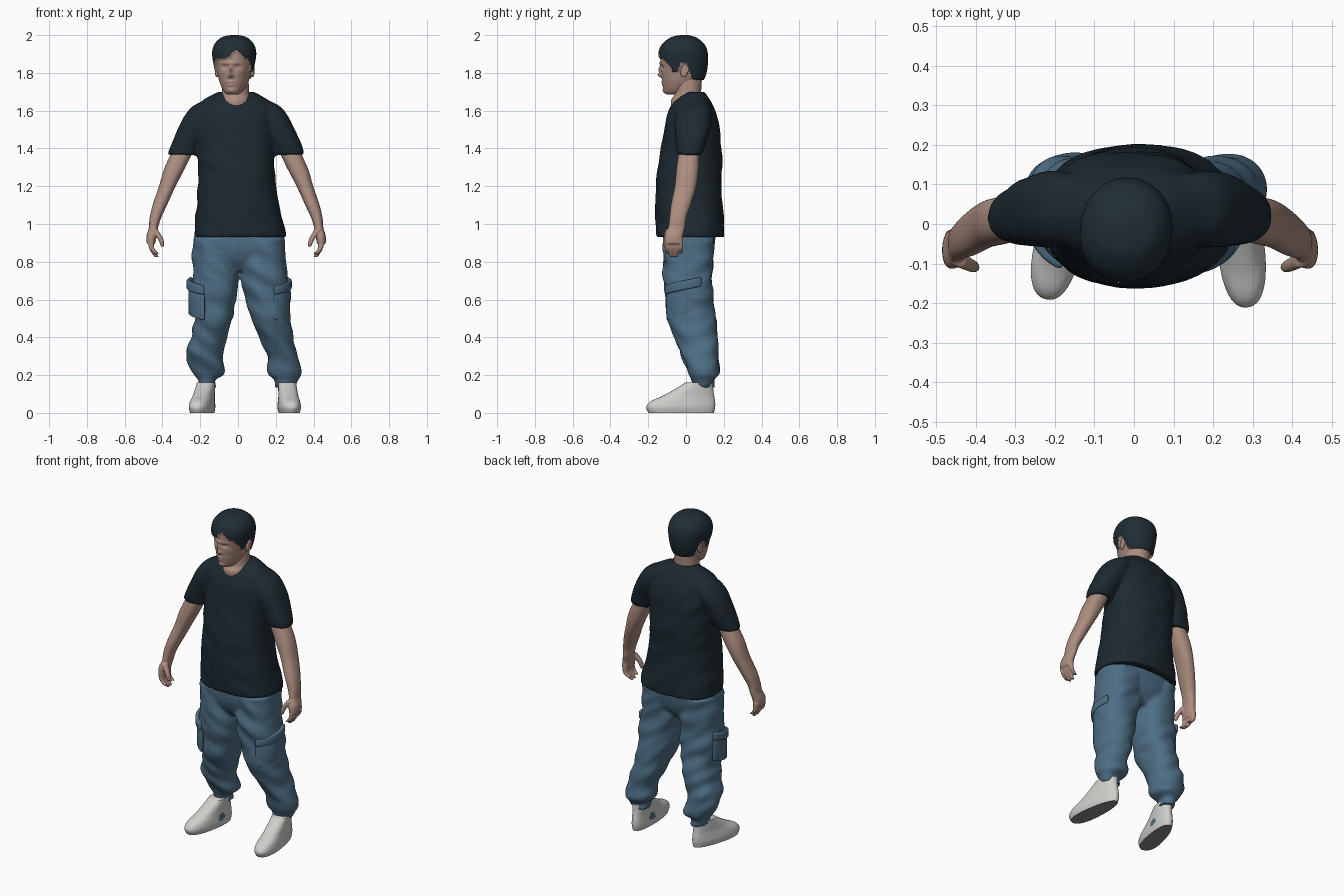
import bpy, bmesh, math
from mathutils import Vector, noise

cube = bpy.data.objects.get("Cube")
if cube:
    bpy.data.objects.remove(cube, do_unlink=True)


def material(name, color):
    m = bpy.data.materials.new(name)
    m.use_nodes = True
    m.diffuse_color = (*color, 1)
    bsdf = m.node_tree.nodes["Principled BSDF"]
    bsdf.inputs["Base Color"].default_value = (*color, 1)
    bsdf.inputs["Roughness"].default_value = 0.8
    return m


SKIN = material("skin", (.42, .27, .215))
HAIR = material("dark hair", (.014, .026, .035))
SHIRT = material("dark shirt", (.012, .022, .03))
DENIM = material("blue trousers", (.075, .155, .235))
WHITE = material("white shoe", (.62, .62, .6))
SOLE = material("grey sole", (.25, .25, .24))


def catmull(rings, steps):
    """Smoothly interpolated copies of the key rings."""
    out = []
    for i in range(len(rings) - 1):
        a, b, c, d = (rings[max(0, min(len(rings) - 1, i + k))] for k in (-1, 0, 1, 2))
        for s in range(steps):
            t = s / steps
            out.append([q + t / 2 * (r - p + t * (2*p - 5*q + 4*r - e + t * (3*(q - r) + e - p)))
                        for p, q, r, e in zip(a, b, c, d)])
    return out + [list(rings[-1])]


def loft(bm, rings, segs=40, steps=6, power=2.3, taper=0, fold=0):
    """Stack of rounded rings, each given as z, x min, x max, y min, y max."""
    rows = []
    for z, x0, x1, y0, y1 in catmull(sorted(rings), steps):
        row = []
        for k in range(segs):
            a = math.tau * k / segs
            c, s = math.cos(a), math.sin(a)
            u = math.copysign(abs(c) ** (2 / power), c)
            v = math.copysign(abs(s) ** (2 / power), s)
            p = Vector(((x0 + x1) / 2 + u * (x1 - x0) / 2 * (1 - taper * v),
                        (y0 + y1) / 2 + v * (y1 - y0) / 2, z))
            if fold:
                n = noise.noise(Vector((p.x * 7, p.y * 7, z * 14 + p.x * 9)))
                p += Vector((c, s, 0)) * fold * n
            row.append(bm.verts.new(p))
        rows.append(row)
    for lo, hi in zip(rows, rows[1:]):
        for k in range(segs):
            j = (k + 1) % segs
            bm.faces.new((lo[k], lo[j], hi[j], hi[k]))
    bm.faces.new(rows[0][::-1])
    bm.faces.new(rows[-1])


def finish(bm, name, mats, voxel=0, smooth=3, angle=50):
    """Turn a bmesh into an object, optionally fused into one skin."""
    bmesh.ops.recalc_face_normals(bm, faces=bm.faces)
    for f in bm.faces:
        f.smooth = True
    me = bpy.data.meshes.new(name)
    bm.to_mesh(me)
    bm.free()
    for m in mats:
        me.materials.append(m)
    ob = bpy.data.objects.new(name, me)
    bpy.context.collection.objects.link(ob)
    if voxel:
        r = ob.modifiers.new("fuse", "REMESH")
        r.mode, r.voxel_size, r.use_smooth_shade = "VOXEL", voxel, True
        s = ob.modifiers.new("soften", "SMOOTH")
        s.factor, s.iterations = .5, smooth
    else:
        me.set_sharp_from_angle(angle=math.radians(angle))
    return ob


def sided(rings, s, shift=-.01):
    """Move rings written for the left to side s."""
    return [(z, *sorted((s * a + shift, s * b + shift)), c, d) for z, a, b, c, d in rings]


# Trousers: hips and two legs fused together
bm = bmesh.new()
loft(bm, [(.98, -.225, .235, -.12, .16), (.88, -.235, .25, -.12, .15),
          (.81, -.21, .22, -.1, .13), (.75, -.13, .15, -.06, .09)])
depth = [(.92, -.12, .15), (.8, -.12, .145), (.7, -.115, .135), (.6, -.105, .145),
         (.5, -.095, .155), (.4, -.06, .165), (.3, -.02, .17), (.21, .015, .175),
         (.175, .03, .15), (.135, .04, .145)]
left = [(0, .245), (0, .26), (.015, .272), (.035, .275), (.065, .275), (.105, .29),
        (.145, .315), (.155, .325), (.19, .315), (.195, .31)]
right = [(-.24, 0), (-.24, 0), (-.245, 0), (-.24, -.012), (-.235, -.03), (-.255, -.06),
         (-.268, -.075), (-.238, -.07), (-.21, -.11), (-.205, -.11)]
for xs in (left, right):
    loft(bm, [(z, *x, a, b) for (z, a, b), x in zip(depth, xs)], fold=.018)
finish(bm, "trousers", [DENIM], voxel=.009)


# Cargo pockets and flaps wrapped round the outer thighs
def wrap(name, s, z_front, z_back, height, thick, out):
    bm = bmesh.new()
    cols = []
    for k in range(15):
        t = k / 14
        a = math.radians(-68 + 98 * t)
        z = z_front + (z_back - z_front) * t
        col = []
        for h in (0, .5, 1):
            x = .135 + (.135 + out) * math.cos(a) ** .9 if math.cos(a) > 0 else .135
            col.append(bm.verts.new((s * x + (.012 if s < 0 else 0),
                                     .015 + (.125 + out) * math.sin(a), z - h * height)))
        cols.append(col)
    for a, b in zip(cols, cols[1:]):
        for i in (0, 1):
            bm.faces.new((a[i], b[i], b[i + 1], a[i + 1]))
    ob = finish(bm, name, [DENIM])
    m = ob.modifiers.new("cloth", "SOLIDIFY")
    m.thickness, m.offset = thick, 0
    b = ob.modifiers.new("soft edge", "BEVEL")
    b.width, b.segments = thick * .4, 3


for side, s in (("left", 1), ("right", -1)):
    wrap(side + "_pocket_flap", s, .675, .72, .05, .022, .004)
    wrap(side + "_pocket", s, .64, .69, .15, .018, -.004)

# Shirt: torso and sleeves fused together
bm = bmesh.new()
loft(bm, [(.93, -.235, .255, -.16, .205), (1.0, -.23, .245, -.16, .2),
          (1.1, -.22, .22, -.162, .192), (1.2, -.212, .202, -.16, .19),
          (1.3, -.212, .196, -.15, .19), (1.4, -.215, .195, -.132, .187),
          (1.5, -.225, .2, -.117, .18), (1.58, -.225, .2, -.1, .16),
          (1.635, -.21, .185, -.075, .14), (1.67, -.165, .14, -.04, .12),
          (1.7, -.1, .085, .0, .1)], fold=.008)
sleeve = [(1.365, .205, .362, -.045, .08), (1.4, .195, .354, -.05, .095),
          (1.5, .14, .31, -.06, .125), (1.57, .1, .274, -.055, .135),
          (1.62, .08, .235, -.035, .125), (1.65, .08, .18, -.01, .105)]
for s in (1, -1):
    loft(bm, sided(sleeve, s), fold=.005)
finish(bm, "shirt", [SHIRT], voxel=.01)

# Arms with fingers and thumb
arm = [(1.44, .2, .31, -.03, .07), (1.3, .268, .378, -.05, .068), (1.2, .32, .408, -.06, .055),
       (1.1, .366, .442, -.08, .025), (1.03, .398, .458, -.088, .002), (.98, .413, .462, -.095, -.005),
       (.94, .42, .474, -.112, -.015), (.895, .428, .475, -.113, -.02)]
thumb = [(.97, .415, .45, -.11, -.07), (.92, .385, .415, -.122, -.09), (.88, .38, .398, -.12, -.1)]
for side, s in (("left", 1), ("right", -1)):
    bm = bmesh.new()
    loft(bm, sided(arm, s))
    loft(bm, sided(thumb, s), segs=16)
    for i, tip in enumerate((.84, .825, .825, .845)):
        y = -.112 + .024 * i
        loft(bm, sided([(.92, .436, .468, y, y + .026), (.87, .432, .46, y, y + .025),
                        (tip, .408, .432, y + .002, y + .022)], s), segs=16)
    finish(bm, side + "_arm", [SKIN], voxel=.005, smooth=4)

# Neck
bm = bmesh.new()
loft(bm, [(1.58, -.09, .07, -.07, .09), (1.65, -.088, .066, -.08, .085),
          (1.69, -.085, .06, -.06, .08), (1.78, -.085, .055, -.06, .085)], power=2)
finish(bm, "neck", [SKIN])

# Head with sculpted features; hair is the raised scalp area
HAIRLINE = [(-.2, 1.88), (-.1, 1.872), (-.065, 1.845), (-.05, 1.81), (-.028, 1.815),
            (-.012, 1.86), (.02, 1.85), (.04, 1.775), (.2, 1.75)]
# x, z, width, height, push towards the front
FEATURES = [(0, 1.815, .009, .024, .016), (0, 1.787, .014, .011, .02), (0, 1.852, .045, .009, .007),
            (.034, 1.833, .016, .009, -.01), (-.034, 1.833, .016, .009, -.01),
            (.05, 1.8, .018, .018, .004), (-.05, 1.8, .018, .018, .004),
            (0, 1.752, .022, .006, .008), (0, 1.736, .018, .006, .007), (0, 1.705, .02, .012, .008)]


def is_hair(p):
    for (ya, za), (yb, zb) in zip(HAIRLINE, HAIRLINE[1:]):
        if ya <= p.y < yb:
            line = za + (zb - za) * (p.y - ya) / (yb - ya)
            if p.y < -.06:
                line += .04 * math.exp(-((p.x - .025) / .03) ** 2)
            return p.z > line
    return False


bm = bmesh.new()
loft(bm, [(1.685, -.02, .02, -.1, -.04), (1.694, -.04, .04, -.113, .0), (1.72, -.06, .06, -.12, .045),
          (1.76, -.078, .078, -.126, .08), (1.8, -.088, .088, -.13, .098),
          (1.85, -.098, .098, -.134, .105), (1.9, -.106, .106, -.136, .105),
          (1.94, -.098, .098, -.122, .092), (1.97, -.074, .074, -.09, .062),
          (1.984, -.046, .046, -.058, .032), (1.99, -.01, .01, -.02, .0)],
     segs=96, steps=8, power=2.15)
for f in bm.faces:
    f.material_index = int(is_hair(f.calc_center_median()))
scalp = {v for f in bm.faces if f.material_index for v in f.verts}
for v in bm.verts:
    if v in scalp:
        v.co += (v.co - Vector((0, -.01, 1.86))).normalized() * .011
    elif v.co.y < -.04:
        v.co.y -= sum(d * math.exp(-((v.co.x - x) / w) ** 2 - ((v.co.z - z) / h) ** 2)
                      for x, z, w, h, d in FEATURES)
head = finish(bm, "head", [SKIN, HAIR], angle=70)

# Ears
bm = bmesh.new()
for s in (1, -1):
    made = bmesh.ops.create_uvsphere(bm, u_segments=20, v_segments=14, radius=1)["verts"]
    for v in made:
        x, y, z = v.co
        dent = .006 * math.exp(-(y * y + z * z) * 3) if x * s > 0 else 0
        v.co = (s * .096 + x * .012 - s * dent, y * .021 + .008 + z * .008, z * .035 + 1.812)
ears = finish(bm, "ears", [SKIN])
for ob in (head, ears):
    ob.location.x = -.018
    ob.rotation_euler.z = -.15

# Shoes: flat grey soles and a blue patch on the inner sides
shoe = [(0, -.052, .052, -.2, .148), (.03, -.058, .058, -.212, .155), (.06, -.055, .055, -.19, .155),
        (.09, -.05, .05, -.125, .15), (.125, -.048, .048, -.06, .145), (.16, -.046, .046, -.005, .142)]
for side, s, x, yaw, size in (("left", 1, .265, .1, 1), ("right", -1, -.18, -.22, .92)):
    bm = bmesh.new()
    loft(bm, shoe, segs=56, taper=.16, steps=8)
    bm.normal_update()
    for f in bm.faces:
        c = f.calc_center_median()
        if c.z < .001:
            f.material_index = 1
        elif c.x * s < 0 and ((c.y - .03) / .03) ** 2 + ((c.z - .06) / .022) ** 2 < 1:
            f.material_index = 2
    ob = finish(bm, side + "_shoe", [WHITE, SOLE, DENIM])
    ob.location.x, ob.rotation_euler.z, ob.scale.y = x, yaw, size
